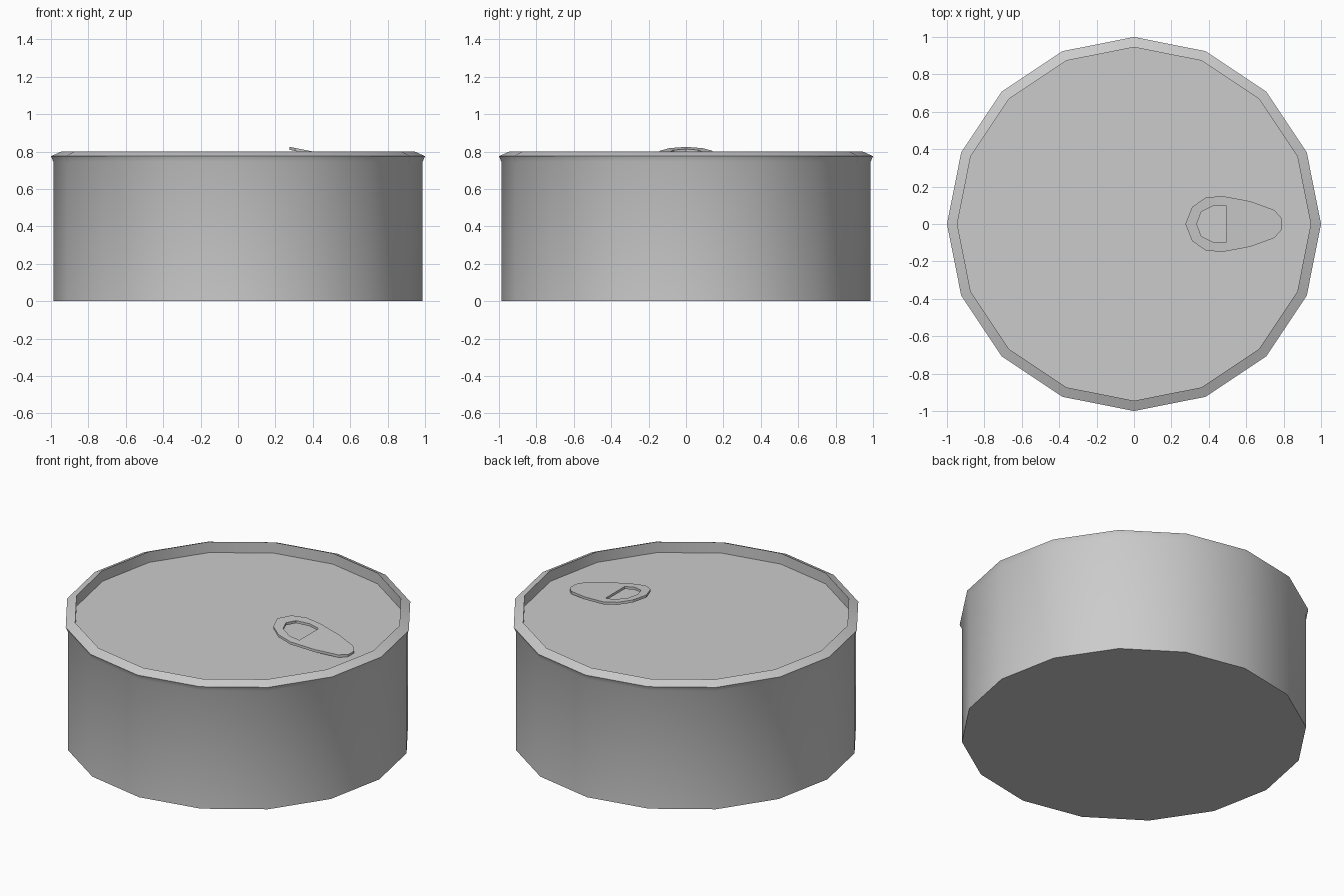
import bpy, bmesh, math

if "Cube" in bpy.data.objects:
    bpy.data.objects.remove(bpy.data.objects["Cube"])

SIDES = 16


def make_object(name, bm):
    bmesh.ops.recalc_face_normals(bm, faces=bm.faces)
    mesh = bpy.data.meshes.new(name)
    bm.to_mesh(mesh)
    bm.free()
    ob = bpy.data.objects.new(name, mesh)
    bpy.context.collection.objects.link(ob)
    bpy.ops.object.select_all(action='DESELECT')
    ob.select_set(True)
    bpy.context.view_layer.objects.active = ob
    bpy.ops.object.shade_smooth_by_angle(angle=math.radians(24))
    return ob


def lathe(name, profile):
    """Revolve (radius, z) points around z and cap both ends."""
    bm = bmesh.new()
    rings = []
    for r, z in profile:
        rings.append([bm.verts.new((r * math.cos(2 * math.pi * i / SIDES),
                                    r * math.sin(2 * math.pi * i / SIDES), z))
                      for i in range(SIDES)])
    for a, b in zip(rings, rings[1:]):
        for i in range(SIDES):
            j = (i + 1) % SIDES
            bm.faces.new((a[i], a[j], b[j], b[i]))
    bm.faces.new(rings[0])
    bm.faces.new(rings[-1])
    return make_object(name, bm)


# Can body: wall, flared rim, and recessed lid
lathe("can_body", [(0.987, 0), (0.987, 0.745), (1.0, 0.775),
                   (0.945, 0.80), (0.945, 0.732)])

# Pull tab: half outlines, mirrored across y = 0
OUTER = [(0.275, 0), (0.31, 0.09), (0.38, 0.14), (0.47, 0.15),
         (0.62, 0.122), (0.75, 0.075), (0.79, 0.03)]
HOLE = [(0.335, 0), (0.36, 0.065), (0.43, 0.10), (0.495, 0.096)]
THICK = 0.016


def tab_height(x):
    # Lifted finger end, gentler slope down to the lid at the tip
    return 0.825 - 0.2 * (x - 0.275) if x < 0.47 else 0.786 - 0.128 * (x - 0.47)


bm = bmesh.new()


def half(points, side):
    return [bm.verts.new((x, side * y, tab_height(x))) for x, y in points]


o1, h1 = half(OUTER, 1), half(HOLE, 1)
o2, h2 = half(OUTER, -1), half(HOLE, -1)
for o, h in ((o1, h1), (o2, h2)):
    for i in range(3):
        bm.faces.new((o[i], o[i + 1], h[i + 1], h[i]))
bm.faces.new((o1[3], o1[4], o2[4], o2[3], h2[3], h1[3]))
for i in (4, 5):
    bm.faces.new((o1[i], o1[i + 1], o2[i + 1], o2[i]))
bmesh.ops.remove_doubles(bm, verts=bm.verts, dist=1e-5)

# Thicken the tab downwards
top = list(bm.faces)
border = [e for e in bm.edges if e.is_boundary]
copy = bmesh.ops.duplicate(bm, geom=list(bm.verts) + list(bm.edges) + top)
vmap = copy["vert_map"]
low = {v: vmap[v] for e in border for v in e.verts}
for v in [g for g in copy["geom"] if isinstance(g, bmesh.types.BMVert)]:
    v.co.z -= THICK
for e in border:
    a, b = e.verts
    bm.faces.new((a, b, low[b], low[a]))
make_object("pull_tab", bm)
